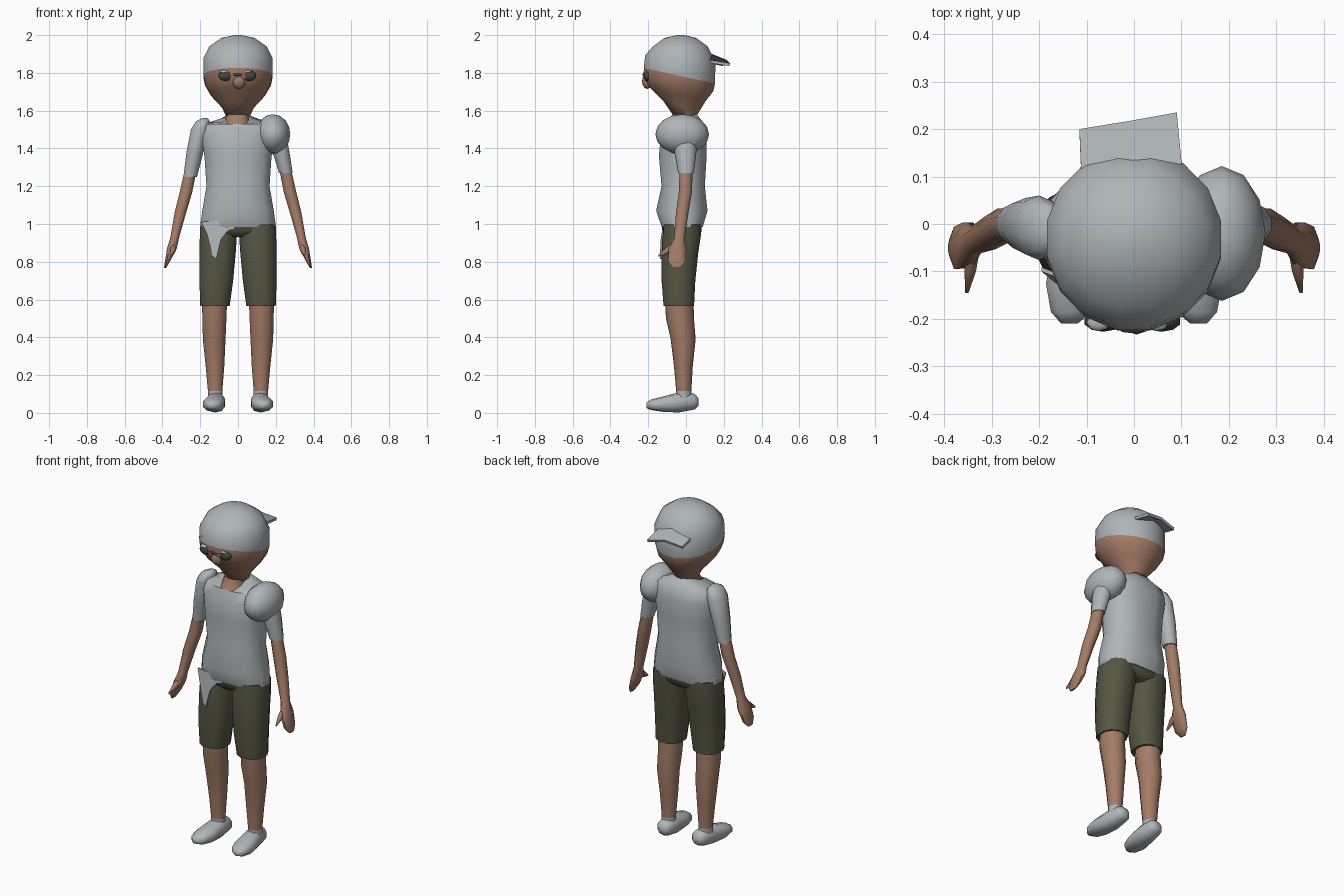
import bpy, bmesh, math
from mathutils import Vector


def material(name, rgb):
    m = bpy.data.materials.new(name)
    m.diffuse_color = (*rgb, 1)
    return m


CLOTH = material("pale grey cloth", (0.43, 0.46, 0.48))
SKIN = material("skin", (0.37, 0.2, 0.133))
SHORTS = material("olive cloth", (0.09, 0.092, 0.054))
LENS = material("dark lens", (0.06, 0.062, 0.045))


def finish(bm, name, mats, angle=65):
    bmesh.ops.recalc_face_normals(bm, faces=bm.faces)
    me = bpy.data.meshes.new(name)
    bm.to_mesh(me)
    bm.free()
    for m in mats:
        me.materials.append(m)
    me.shade_smooth()
    me.set_sharp_from_angle(angle=math.radians(angle))
    ob = bpy.data.objects.new(name, me)
    bpy.context.collection.objects.link(ob)
    return ob


def loft(name, rings, mats, n=10, power=1.0, axis="z", split=None, side=1):
    """Rings are (x, y, z, rx, r2, tilt); bands from index `split` on get the second material."""
    bm = bmesh.new()
    rows = []
    for ring in rings:
        x, y, z, rx, r2 = ring[:5]
        tilt = ring[5] if len(ring) > 5 else 0
        row = []
        for i in range(n):
            a = 2 * math.pi * (i + 0.5) / n
            c, s = math.cos(a), math.sin(a)
            u = rx * math.copysign(abs(c) ** power, c)
            v = r2 * math.copysign(abs(s) ** power, s)
            co = (x + u, y + v, z + tilt * v) if axis == "z" else (x + u, y, z + v)
            row.append(bm.verts.new((co[0] * side, co[1], co[2])))
        rows.append(row)
    for k in range(len(rows) - 1):
        for i in range(n):
            j = (i + 1) % n
            f = bm.faces.new((rows[k][i], rows[k][j], rows[k + 1][j], rows[k + 1][i]))
            f.material_index = int(split is not None and k >= split)
    bm.faces.new(rows[0])
    bm.faces.new(rows[-1]).material_index = int(split is not None)
    return finish(bm, name, mats)


def ball(name, centre, radii, mat, u=12, v=8):
    bm = bmesh.new()
    bmesh.ops.create_uvsphere(bm, u_segments=u, v_segments=v, radius=1)
    for p in bm.verts:
        p.co = Vector(p.co[i] * radii[i] + centre[i] for i in range(3))
    return finish(bm, name, [mat])


def slab(name, outline, mat, offset):
    """Closed plate from an outline, thickened by an offset vector."""
    bm = bmesh.new()
    f = bm.faces.new([bm.verts.new(p) for p in outline])
    ext = bmesh.ops.extrude_face_region(bm, geom=[f], use_keep_orig=True)
    vs = [g for g in ext["geom"] if isinstance(g, bmesh.types.BMVert)]
    bmesh.ops.translate(bm, verts=vs, vec=offset)
    return finish(bm, name, [mat], 30)


# Head with the cap as its upper bands
loft("head_and_cap", [
    (0, -0.005, 1.57, 0.065, 0.06, 0),
    (0, -0.025, 1.62, 0.085, 0.095, -0.3),
    (0, -0.045, 1.685, 0.145, 0.15, -0.25),
    (0, -0.04, 1.74, 0.178, 0.188, -0.2),
    (0, -0.035, 1.785, 0.187, 0.192, -0.22),
    (0, -0.03, 1.875, 0.187, 0.19, -0.1),
    (0, -0.03, 1.94, 0.155, 0.148, 0),
    (0, -0.03, 1.985, 0.09, 0.085, 0),
    (0, -0.03, 2.0, 0.02, 0.02, 0)], [SKIN, CLOTH], n=16, split=4)
ball("nose", (0.005, -0.205, 1.755), (0.035, 0.028, 0.04), SKIN, 8, 6)

# Brim at the back of the cap
slab("cap_brim", [(-0.11, 0.08, 1.875), (-0.115, 0.2, 1.85), (-0.01, 0.217, 1.868),
                  (0.09, 0.235, 1.85), (0.105, 0.08, 1.875), (0, 0.1, 1.915)],
     CLOTH, (0, -0.005, -0.014))

# Dark glasses
for name, x in (("left_lens", -0.065), ("right_lens", 0.058)):
    ball(name, (x, -0.205, 1.785), (0.041, 0.022, 0.028), LENS, 10, 6)
    ball(name + "_rim", (x - 0.01, -0.208, 1.806), (0.025, 0.018, 0.009), CLOTH, 8, 6)
ball("glasses_bridge", (-0.003, -0.222, 1.79), (0.03, 0.008, 0.007), LENS, 8, 6)

# Neck and shirt share a slanted collar ring
COLLAR = (-0.005, -0.03, 1.555, 0.062, 0.085, 0.42)
loft("neck", [COLLAR, (0, -0.01, 1.59, 0.06, 0.06, 0.1), (0, -0.01, 1.64, 0.07, 0.06, 0)],
     [SKIN], n=12)
loft("shirt", [
    (0, -0.02, 0.985, 0.207, 0.112),
    (0, -0.022, 1.07, 0.195, 0.14),
    (0, -0.015, 1.2, 0.172, 0.118),
    (0, -0.017, 1.36, 0.183, 0.13),
    (0, -0.012, 1.47, 0.2, 0.125),
    (0, -0.008, 1.53, 0.185, 0.105),
    COLLAR], [CLOTH], n=12, power=0.85)

# Uneven shirt tail hanging over one leg
slab("shirt_tail", [(-0.195, -0.1, 1.01), (-0.165, -0.125, 0.95), (-0.135, -0.137, 0.83),
                    (-0.115, -0.139, 0.815), (-0.09, -0.134, 0.92), (-0.05, -0.125, 0.97),
                    (0.03, -0.118, 0.985), (0.03, -0.118, 1.02), (-0.12, -0.128, 1.02)],
     CLOTH, (0, 0.009, 0))

# Puffed shoulder on one side only
ball("puffed_shoulder", (0.185, -0.02, 1.475), (0.092, 0.142, 0.106), CLOTH)

# Seat of the shorts
loft("shorts_seat", [(0, -0.02, 0.93, 0.1, 0.075), (0, -0.02, 0.96, 0.2, 0.105),
                     (0, -0.02, 1.0, 0.203, 0.106)], [SHORTS], n=12, power=0.85)

for side, label in ((-1, "left"), (1, "right")):
    # Sleeve
    loft(label + "_sleeve", [
        (0.253, 0.0, 1.25 if side < 0 else 1.27, 0.038, 0.042),
        (0.228, -0.003, 1.38, 0.047, 0.058),
        (0.2, -0.008, 1.5, 0.052, 0.068),
        (0.185, -0.01, 1.545, 0.038, 0.055),
        (0.175, -0.01, 1.56, 0.015, 0.025)], [CLOTH], n=10, side=side)
    # Forearm running into a flat hand
    loft(label + "_arm", [
        (0.386, -0.05, 0.768, 0.006, 0.022),
        (0.374, -0.05, 0.8, 0.014, 0.048),
        (0.35, -0.045, 0.87, 0.028, 0.052),
        (0.336, -0.035, 0.925, 0.025, 0.03),
        (0.305, -0.02, 1.06, 0.033, 0.036),
        (0.275, -0.003, 1.17, 0.036, 0.038),
        (0.252, 0, 1.28, 0.034, 0.037)], [SKIN], n=8, side=side)
    loft(label + "_thumb", [
        (0.338, -0.05, 0.885, 0.016, 0.026), (0.345, -0.1, 0.86, 0.014, 0.02),
        (0.352, -0.145, 0.833, 0.004, 0.006)], [SKIN], n=6, axis="y", side=side)
    # Shorts leg
    loft(label + "_shorts_leg", [
        (0.122, -0.038, 0.565, 0.08, 0.083),
        (0.115, -0.04, 0.7, 0.092, 0.092),
        (0.108, -0.032, 0.85, 0.099, 0.1),
        (0.104, -0.022, 0.94, 0.101, 0.104),
        (0.102, -0.02, 1.0, 0.1, 0.1)], [SHORTS], n=12, power=0.85, side=side)
    # Lower leg, with a sock band at the ankle
    loft(label + "_leg", [
        (0.12, -0.012, 0.06, 0.042, 0.042),
        (0.121, -0.012, 0.115, 0.04, 0.04),
        (0.122, -0.014, 0.25, 0.052, 0.05),
        (0.126, -0.015, 0.39, 0.063, 0.066),
        (0.125, -0.032, 0.5, 0.067, 0.074),
        (0.124, -0.036, 0.6, 0.07, 0.076)], [CLOTH, SKIN], n=10, split=1, side=side)
    # Shoe
    loft(label + "_shoe", [
        (0.113, 0.066, 0.058, 0.025, 0.02),
        (0.114, 0.045, 0.06, 0.044, 0.042),
        (0.118, -0.04, 0.055, 0.052, 0.053),
        (0.128, -0.125, 0.046, 0.06, 0.04),
        (0.132, -0.185, 0.043, 0.045, 0.028),
        (0.136, -0.21, 0.04, 0.018, 0.014)], [CLOTH], n=10, power=0.85, axis="y", side=side)
